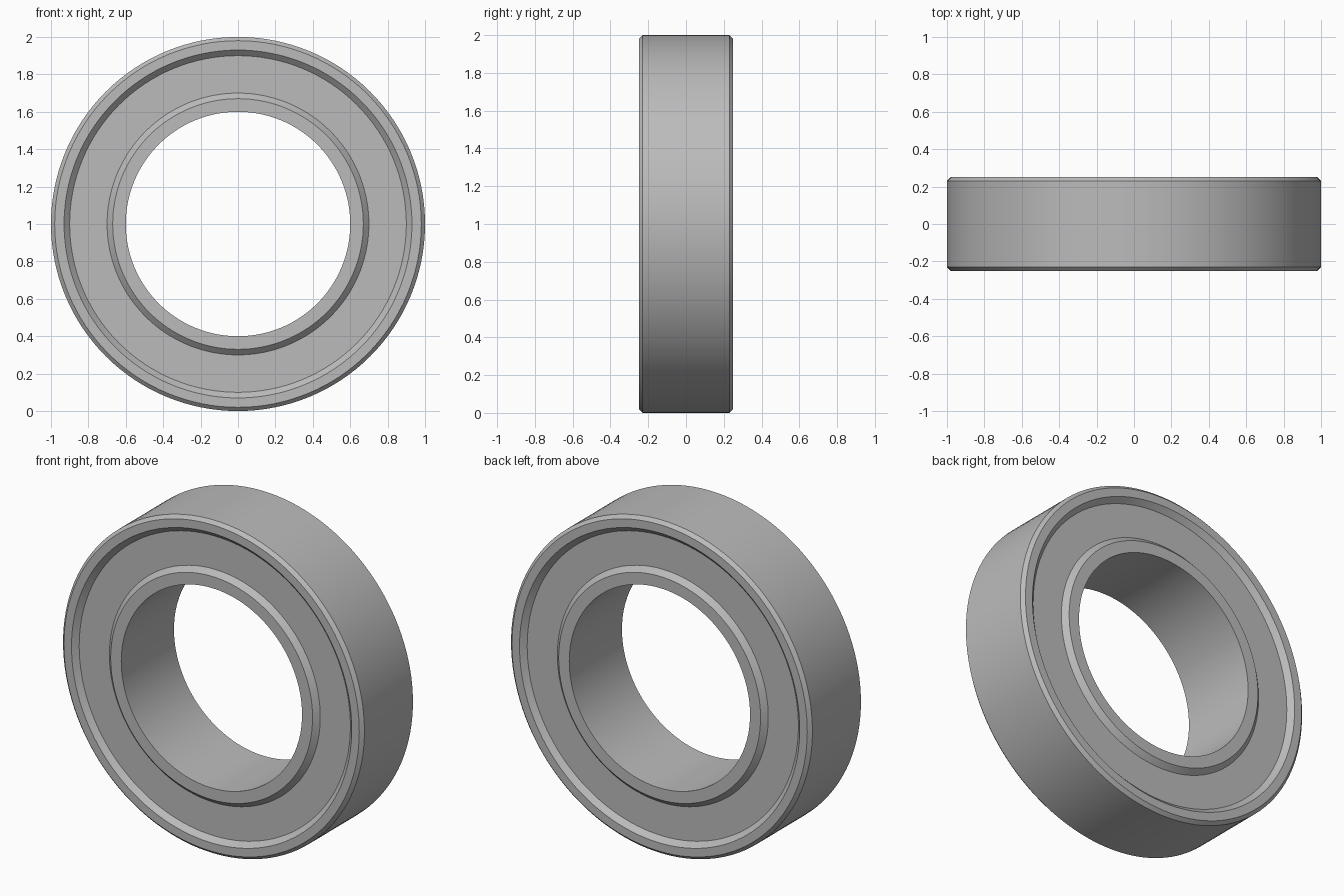
import bpy, bmesh, math
from mathutils import Matrix

cube = bpy.data.objects.get("Cube")
if cube:
    bpy.data.objects.remove(cube, do_unlink=True)

HALF = 0.25      # half width of the rings
DEPTH = 0.03     # how far the seals sit below the ring faces
SEGMENTS = 128

steel = bpy.data.materials.new("steel_grey")
steel.use_nodes = True
grey = (0.5, 0.5, 0.5, 1)
steel.diffuse_color = grey
steel.node_tree.nodes["Principled BSDF"].inputs["Base Color"].default_value = grey


def lathe(name, profile):
    """Turn a closed (radius, y) profile around the bearing axis."""
    bm = bmesh.new()
    rings = []
    for i in range(SEGMENTS):
        turn = Matrix.Rotation(math.tau * i / SEGMENTS, 3, 'Y')
        rings.append([bm.verts.new(turn @ Matrix.Translation((r, y, 0)).translation)
                      for r, y in profile])
    n = len(profile)
    for i, ring in enumerate(rings):
        following = rings[(i + 1) % SEGMENTS]
        for j in range(n):
            k = (j + 1) % n
            bm.faces.new((ring[j], ring[k], following[k], following[j]))
    bmesh.ops.recalc_face_normals(bm, faces=bm.faces)
    mesh = bpy.data.meshes.new(name)
    bm.to_mesh(mesh)
    bm.free()
    mesh.materials.append(steel)
    obj = bpy.data.objects.new(name, mesh)
    obj.location.z = 1
    bpy.context.collection.objects.link(obj)
    bpy.ops.object.select_all(action='DESELECT')
    obj.select_set(True)
    bpy.context.view_layer.objects.active = obj
    bpy.ops.object.shade_smooth_by_angle(angle=math.radians(30))
    return obj


def mirrored(half):
    """Close a half profile by mirroring it across y = 0."""
    return half + [(r, -y) for r, y in reversed(half)]


# Outer ring: chamfered rim and chamfered lip around the seal
lathe("outer_ring", mirrored([(0.90, HALF - DEPTH), (0.93, HALF),
                              (0.98, HALF), (1.0, HALF - 0.02)]))

# Inner ring: straight bore and chamfered lip
lathe("inner_ring", mirrored([(0.60, HALF), (0.67, HALF), (0.70, HALF - DEPTH)]))

# Flat seals closing the gap on both sides
for name, side in (("front_seal", -1), ("back_seal", 1)):
    outer, inner = side * (HALF - DEPTH), side * (HALF - 0.08)
    lathe(name, [(0.70, outer), (0.90, outer), (0.90, inner), (0.70, inner)])
